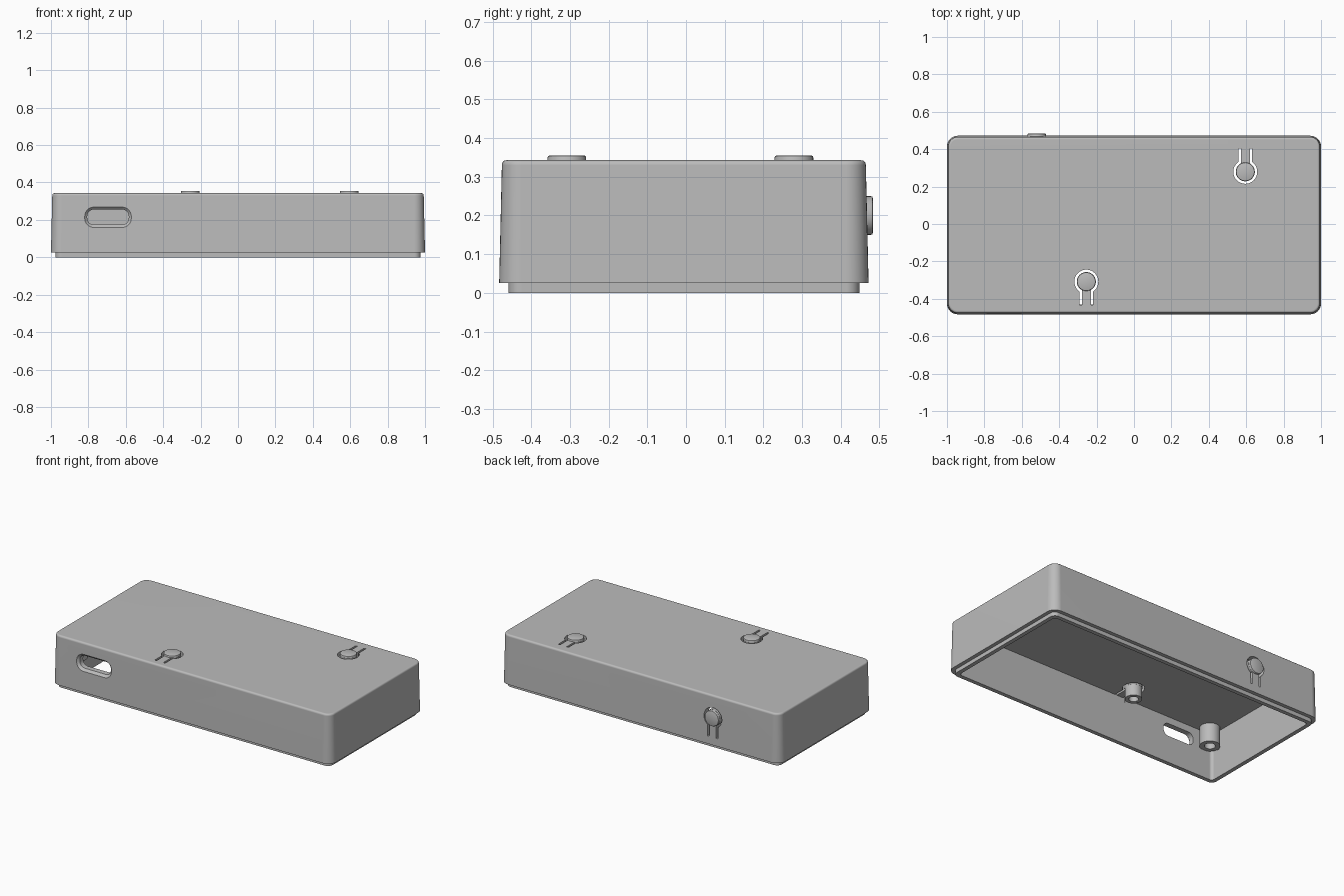
import bpy, bmesh, math
from mathutils import Matrix, Vector

cube = bpy.data.objects.get("Cube")
if cube:
    bpy.data.objects.remove(cube, do_unlink=True)

grey = bpy.data.materials.new("grey_plastic")
grey.use_nodes = True
GREY = (0.5, 0.5, 0.5, 1)
grey.diffuse_color = GREY
grey.node_tree.nodes["Principled BSDF"].inputs["Base Color"].default_value = GREY

CY = -0.0055            # body centre in y
HX, HY = 1.0, 0.4775    # body half sizes
TOP, CEILING, WALL = 0.343, 0.30, 0.05


def rounded(hx, hy, r, z, steps=8):
    """Rounded rectangle outline; a circle when hx = hy = r."""
    pts = []
    for q, (sx, sy) in enumerate([(1, 1), (-1, 1), (-1, -1), (1, -1)]):
        for i in range(steps + 1):
            a = math.pi / 2 * (q + i / steps)
            pts.append(Vector((sx * (hx - r) + r * math.cos(a),
                               sy * (hy - r) + r * math.sin(a), z)))
    return pts


def loft(name, rings, matrix=Matrix(), wrap=True):
    """Skin a stack of outlines and cap both ends."""
    bm = bmesh.new()
    rows = [[bm.verts.new(p) for p in ring] for ring in rings]
    n = len(rows[0])
    for a, b in zip(rows, rows[1:]):
        for i in range(n if wrap else n - 1):
            j = (i + 1) % n
            bm.faces.new((a[i], a[j], b[j], b[i]))
    if wrap:
        bm.faces.new(rows[0])
        bm.faces.new(rows[-1])
    bmesh.ops.remove_doubles(bm, verts=bm.verts, dist=1e-5)
    bmesh.ops.recalc_face_normals(bm, faces=bm.faces)
    bm.transform(matrix)
    mesh = bpy.data.meshes.new(name)
    bm.to_mesh(mesh)
    bm.free()
    mesh.materials.append(grey)
    obj = bpy.data.objects.new(name, mesh)
    bpy.context.collection.objects.link(obj)
    return obj


def activate(obj):
    bpy.ops.object.select_all(action='DESELECT')
    obj.select_set(True)
    bpy.context.view_layer.objects.active = obj


def smooth(obj):
    activate(obj)
    bpy.ops.object.shade_smooth_by_angle(angle=math.radians(35))


def cut(target, cutter):
    mod = target.modifiers.new("cut", 'BOOLEAN')
    mod.object = cutter
    mod.operation = 'DIFFERENCE'
    mod.solver = 'EXACT'
    activate(target)
    bpy.ops.object.modifier_apply(modifier=mod.name)
    bpy.data.objects.remove(cutter, do_unlink=True)


def slit_cutter(matrix):
    """Keyhole slit: an open ring that runs into two parallel legs."""
    sides = []
    for r, leg in ((0.064, 0.037), (0.051, 0.024)):
        start = math.asin(leg / r)
        arc = [start + (2 * math.pi - 2 * start) * i / 40 for i in range(41)]
        line = [(r * math.sin(a), -r * math.cos(a)) for a in arc]
        sides.append([(leg, -0.125)] + line + [(-leg, -0.125)])
    outer, inner = sides
    # each station along the path is a small rectangle across the slit
    stations = [[Vector((*o, 0.02)), Vector((*i, 0.02)),
                 Vector((*i, -0.07)), Vector((*o, -0.07))]
                for o, i in zip(outer, inner)]
    return loft("slit_cutter", stations, matrix)


def circle(r, z):
    return rounded(r, r, r, z)


# Drafted shell, open underneath, with a stepped lip
profile = [(0.02, TOP), (0.013, 0.3415), (0.0085, 0.337), (0.007, 0.33),
           (0, 0.025), (0.024, 0.025), (0.024, 0), (WALL, 0), (0.053, CEILING)]
case = loft("case_shell",
            [rounded(HX - d, HY - d, max(0.058 - d, 0.02), z) for d, z in profile],
            Matrix.Translation((0, CY, 0)))

# Chamfered port opening in the front wall
stand = Matrix.Rotation(math.pi / 2, 4, 'X')
port = [(0.018, 0.02), (0, 0.0), (-0.014, -0.014), (-0.014, -0.1)]
cut(case, loft("port_cutter",
               [rounded(0.125 + g, 0.055 + g, 0.05 + g, z) for g, z in port],
               Matrix.Translation((-0.695, -0.479, 0.215)) @ stand))

# Three spring buttons: slits in the wall, cap and hollow plunger
turn = Matrix.Rotation(math.pi, 4, 'Z')
buttons = {
    "front_top_button": Matrix.Translation((-0.255, -0.308, TOP)),
    "rear_top_button": Matrix.Translation((0.595, 0.279, TOP)) @ turn,
    "back_button": Matrix.Translation((-0.52, 0.471, 0.2)) @ turn @ stand,
}
plunger = [(0.045, 0.012), (0.0485, 0.0105), (0.05, 0.007),
           (0.05, -0.115), (0.028, -0.115), (0.028, -0.05)]
for name, matrix in buttons.items():
    cut(case, slit_cutter(matrix))
    smooth(loft(name, [circle(r, z) for r, z in plunger], matrix))

smooth(case)
case.modifiers.new("flat_face_normals", 'WEIGHTED_NORMAL').keep_sharp = True

# Hollow corner bosses, tied to the walls by thin ribs
boss = [(0.06, CEILING + 0.01), (0.06, 0.18), (0.032, 0.18), (0.032, CEILING - 0.01)]
BX, BY = 0.885, 0.37
for side, sx in (("left", 1), ("right", -1)):
    for end, sy in (("front", -1), ("back", 1)):
        place = Matrix.Translation((sx * BX, CY + sy * BY, 0))
        smooth(loft(f"{end}_{side}_boss", [circle(r, z) for r, z in boss], place))
        for axis, hx, hy, off in (("side", 0.018, 0.008, (sx * 0.07, 0, 0)),
                                  ("end", 0.008, 0.018, (0, sy * 0.07, 0))):
            loft(f"{end}_{side}_{axis}_rib",
                 [rounded(hx, hy, 0.001, z, 1) for z in (0.18, CEILING + 0.01)],
                 place @ Matrix.Translation(off))
